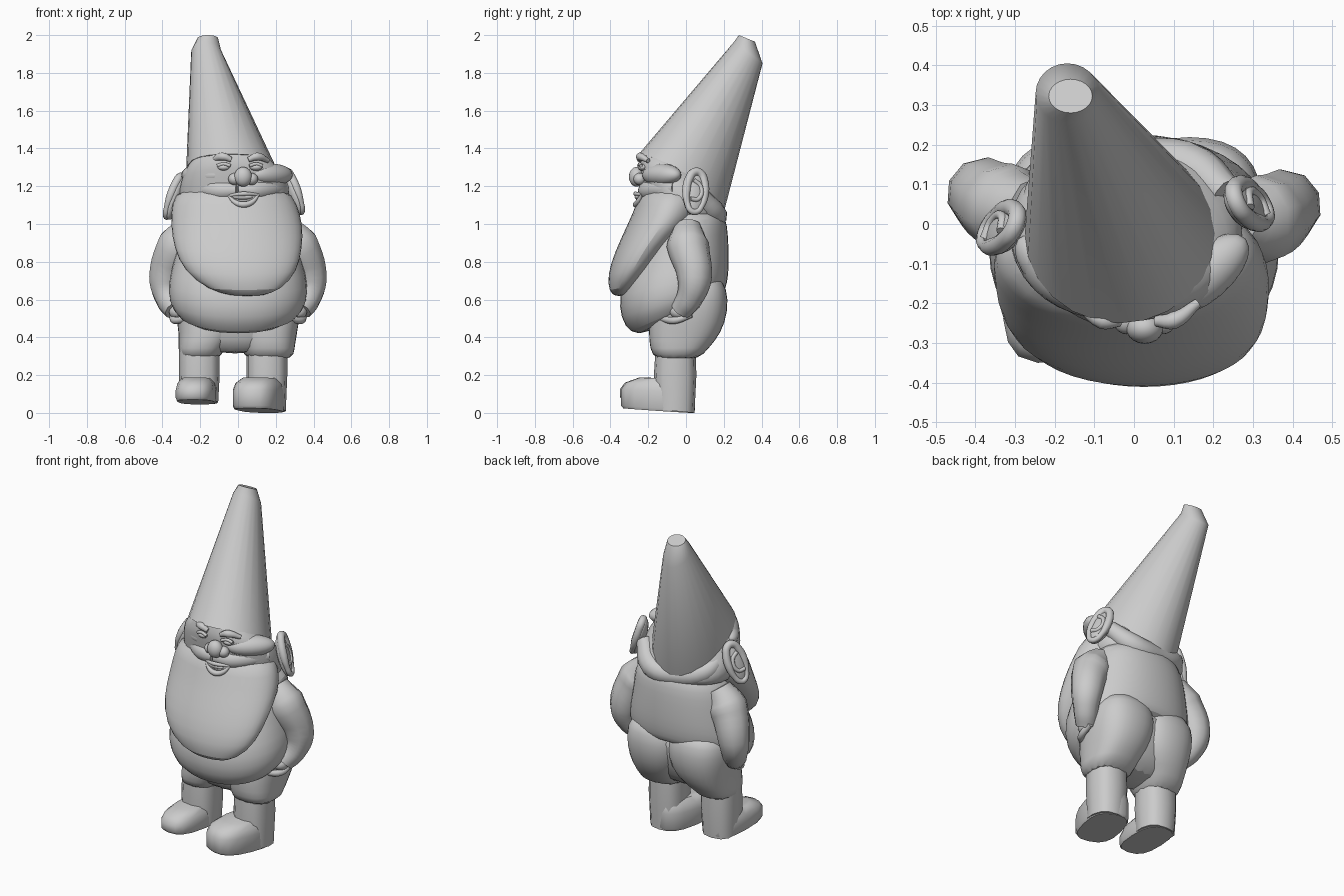
import bpy
import bmesh
from math import cos, sin, pi, copysign, radians
from mathutils import Matrix, Vector

default_cube = bpy.data.objects.get("Cube")
if default_cube:
    bpy.data.objects.remove(default_cube, do_unlink=True)


def smooth(obj):
    bpy.ops.object.select_all(action='DESELECT')
    obj.select_set(True)
    bpy.context.view_layer.objects.active = obj
    bpy.ops.object.shade_smooth_by_angle(angle=radians(40))
    return obj


def add_mesh(name, bm):
    bmesh.ops.recalc_face_normals(bm, faces=bm.faces)
    mesh = bpy.data.meshes.new(name)
    bm.to_mesh(mesh)
    bm.free()
    obj = bpy.data.objects.new(name, mesh)
    bpy.context.collection.objects.link(obj)
    return smooth(obj)


def loft(name, rings, sides=16, power=2.2, soft=False, turn=0):
    """Skin rings of (front y, front z, back y, back z, half width, centre x, side lift)."""
    bm = bmesh.new()
    loops = []
    for front_y, front_z, back_y, back_z, width, centre, *lift in rings:
        loop = []
        for i in range(sides):
            a = 2 * pi * i / sides
            u = copysign(abs(cos(a)) ** (2 / power), cos(a))
            v = copysign(abs(sin(a)) ** (2 / power), sin(a))
            t = (v + 1) / 2
            z = front_z + (back_z - front_z) * t + (lift[0] * u * u if lift else 0)
            loop.append(bm.verts.new((centre + width * u, front_y + (back_y - front_y) * t, z)))
        loops.append(loop)
    for low, high in zip(loops, loops[1:]):
        for i in range(sides):
            j = (i + 1) % sides
            bm.faces.new((low[i], low[j], high[j], high[i]))
    bm.faces.new(loops[0][::-1])
    bm.faces.new(loops[-1])
    if turn:
        pivot = Vector((rings[0][5], 0, 0))
        bmesh.ops.rotate(bm, verts=bm.verts, cent=pivot, matrix=Matrix.Rotation(radians(turn), 3, 'Z'))
    obj = add_mesh(name, bm)
    if soft:
        soften = obj.modifiers.new("Soften", 'SUBSURF')
        soften.levels = soften.render_levels = 1


def ball(name, centre, size, turn=(0, 0, 0)):
    bm = bmesh.new()
    bmesh.ops.create_uvsphere(bm, u_segments=20, v_segments=12, radius=1)
    obj = add_mesh(name, bm)
    obj.location, obj.scale = centre, size
    obj.rotation_euler = turn


def tube(name, points, thickness, closed=False):
    """Smooth tube through points of (x, y, z, relative radius)."""
    curve = bpy.data.curves.new(name, 'CURVE')
    curve.dimensions = '3D'
    curve.bevel_depth = thickness
    curve.bevel_resolution = 3
    curve.resolution_u = 5
    curve.use_fill_caps = True
    spline = curve.splines.new('BEZIER')
    spline.bezier_points.add(len(points) - 1)
    spline.use_cyclic_u = closed
    for knot, (x, y, z, r) in zip(spline.bezier_points, points):
        knot.co = (x, y, z)
        knot.radius = r
        knot.handle_left_type = knot.handle_right_type = 'AUTO'
    obj = bpy.data.objects.new(name, curve)
    bpy.context.collection.objects.link(obj)
    bpy.ops.object.select_all(action='DESELECT')
    obj.select_set(True)
    bpy.context.view_layer.objects.active = obj
    bpy.ops.object.convert(target='MESH')
    smooth(bpy.context.object)


# Leaning hat with a dipped back edge and blunt tip
loft("hat", [
    (-.25, 1.37, .2, 1.06, .24, -.035, .06),
    (.255, 1.965, .405, 1.85, .08, -.168),
    (.28, 2, .365, 1.965, .055, -.16),
], sides=24, power=2)

# Shirt with a round belly and a hem that rises towards the back
loft("shirt", [
    (-.21, .41, .17, .64, .26, 0),
    (-.30, .42, .205, .645, .33, 0),
    (-.35, .5, .22, .68, .37, 0),
    (-.36, .62, .23, .75, .375, 0),
    (-.31, .75, .23, .85, .345, 0),
    (-.25, .9, .225, .95, .315, 0),
    (-.2, 1.02, .215, 1.03, .29, .01),
    (-.15, 1.1, .17, 1.1, .2, .01),
], sides=20, soft=True)

# Head and the hair roll round the back
loft("head", [
    (-.2, .98, .18, 1, .27, -.02),
    (-.22, 1.1, .21, 1.05, .295, -.02),
    (-.235, 1.2, .19, 1.1, .3, -.02),
    (-.25, 1.3, .16, 1.15, .285, -.02),
    (-.25, 1.37, .14, 1.2, .25, -.03),
    (-.17, 1.45, .1, 1.3, .16, -.05),
], sides=20, soft=True)
tube("hair_roll", [
    (-.25, .02, 1.17, .7), (-.2, .1, 1.095, 1), (-.03, .145, 1.05, 1.05),
    (.13, .145, 1.06, 1.1), (.235, .07, 1.16, .8),
], .06)

# Beard running up into the sideburns
loft("beard", [
    (-.37, .615, -.31, .62, .08, .05),
    (-.41, .64, -.25, .67, .2, .035),
    (-.418, .73, -.15, .77, .305, .015),
    (-.38, .85, -.05, .9, .345, 0),
    (-.32, .98, .07, 1.005, .355, -.005),
    (-.265, 1.1, .11, 1.1, .34, -.02),
    (-.23, 1.22, .09, 1.2, .29, -.025),
], sides=20, power=2, soft=True)

# Nose
ball("nose", (.027, -.262, 1.25), (.047, .04, .052))
for side, x in (("right", -.018), ("left", .072)):
    ball(side + "_nostril", (x, -.245, 1.238), (.034, .033, .032))

# Cheeks, eyes, brows, moustache and ears, with the head turned slightly left
for side, s in (("right", -1), ("left", 1)):
    mid = -.005
    ball(side + "_cheek", (mid + s * .18, -.128, 1.26), (.14, .068, .06), (0, 0, s * .7))
    ball(side + "_eye", (.01 + s * .085, -.23, 1.3), (.034, .025, .018))
    tube(side + "_eyelid", [
        (.01 + s * (.05 + .035 * i), -.25 + .006 * i, 1.308 + .01 * (i == 1), 1) for i in range(3)
    ], .009)
    tube(side + "_brow", [
        (.01 + s * .045, -.245, 1.34, .7), (.01 + s * .09, -.243, 1.357, 1.1), (.01 + s * .15, -.2, 1.335, .6),
    ], .02)
    tube(side + "_moustache", [
        (mid, -.212, 1.178, .8), (mid + s * .09, -.195, 1.178, 1),
        (mid + s * .17, -.14, 1.185, 1), (mid + s * .24, -.05, 1.19, .8),
    ], .055)

    # Ear shell, curled rim and inner fold share one tilted frame
    centre = Vector((.282, .045, 1.165) if s > 0 else (-.325, -.015, 1.14))
    turn = Matrix.Rotation(s * .4, 3, 'Z') @ Matrix.Rotation(-s * .3, 3, 'Y') @ Matrix.Rotation(-.22, 3, 'X')
    ball(side + "_ear", centre, (.033, .065, .125), turn.to_euler())
    rim = []
    for i in range(10):
        a = 2 * pi * i / 10
        spot = centre + turn @ Vector((s * .015, .052 * cos(a), .115 * sin(a)))
        rim.append((*spot, 1 if sin(a) > -.5 else .7))
    tube(side + "_ear_rim", rim, .023, closed=True)
    fold = [centre + turn @ Vector((s * .028, y, z)) for y, z in ((-.02, .06), (.022, .03), (.015, -.04), (-.03, -.05))]
    tube(side + "_ear_fold", [(*spot, 1) for spot in fold], .012)

# Smiling mouth
ball("mouth", (.025, -.24, 1.135), (.075, .022, .03))
ball("teeth", (.025, -.25, 1.143), (.055, .022, .016))
tube("lower_lip", [(-.05, -.24, 1.15, .5), (-.015, -.257, 1.115, 1), (.03, -.265, 1.103, 1.2),
                   (.075, -.255, 1.117, 1), (.108, -.235, 1.155, .5)], .014)
tube("upper_lip", [(-.05, -.24, 1.15, .6), (.025, -.267, 1.16, 1), (.108, -.235, 1.155, .6)], .012)

# Arms bent so that the hands go into the pockets
for side, s, back in (("right", -1, .03), ("left", 1, 0)):
    tube(side + "_sleeve", [
        (s * .25, .01 + back, .985, .7), (s * .315, .01 + back, .89, 1.08),
        (s * .382, .045 + back, .71, .87), (s * .37, .02 + back, .61, .68), (s * .33, -.025 + back / 2, .545, .58),
    ], .105)
    ball(side + "_hand", (s * .32, -.035 + back / 2, .535), (.045, .05, .04))
    tube(side + "_pocket_edge", [
        (s * .27, -.13, .5, .8), (s * .335, -.06, .49, 1), (s * .345, .03, .52, .8),
    ], .02)

# Trousers: hips plus two rounded legs
loft("hips", [
    (-.14, .305, .06, .32, .18, -.015),
    (-.19, .38, .13, .4, .28, -.01),
    (-.21, .52, .18, .53, .335, 0),
    (-.2, .62, .2, .72, .34, 0),
], sides=20, soft=True)
for side, s, hem_x, hem_w, foot_z in (("right", -1, -.2, .118, .045), ("left", 1, .163, .138, 0)):
    loft(side + "_trouser_leg", [
        (-.165, .275, .07, .28, hem_w * .97, hem_x),
        (-.195, .34, .12, .34, hem_w, hem_x),
        (-.2, .42, .19, .42, .165, s * .15),
        (-.2, .53, .228, .54, .195, s * .14),
        (-.15, .62, .222, .66, .19, s * .14),
        (-.1, .68, .17, .74, .15, s * .14),
    ], power=2.5, soft=True)

    # Lower leg and boot
    leg_x = hem_x - (.005 if s < 0 else .01)
    loft(side + "_lower_leg", [
        (-.16, foot_z + .02, .045, foot_z, .1, leg_x),
        (-.17, .2, .055, .2, .108, leg_x),
        (-.16, .36, .05, .36, .108, leg_x),
    ], sides=12, power=2.6)
    width = .105 if s < 0 else .122
    loft(side + "_boot", [
        (-.34, foot_z + .025, .035, foot_z, width * .94, leg_x),
        (-.352, foot_z + .04, .045, foot_z + .015, width, leg_x),
        (-.352, .125, .045, .11, width, leg_x),
        (-.325, .16, .04, .15, width * .93, leg_x),
        (-.25, .187, .02, .18, width * .72, leg_x),
    ], power=2.7, turn=-6 if s < 0 else -16)
